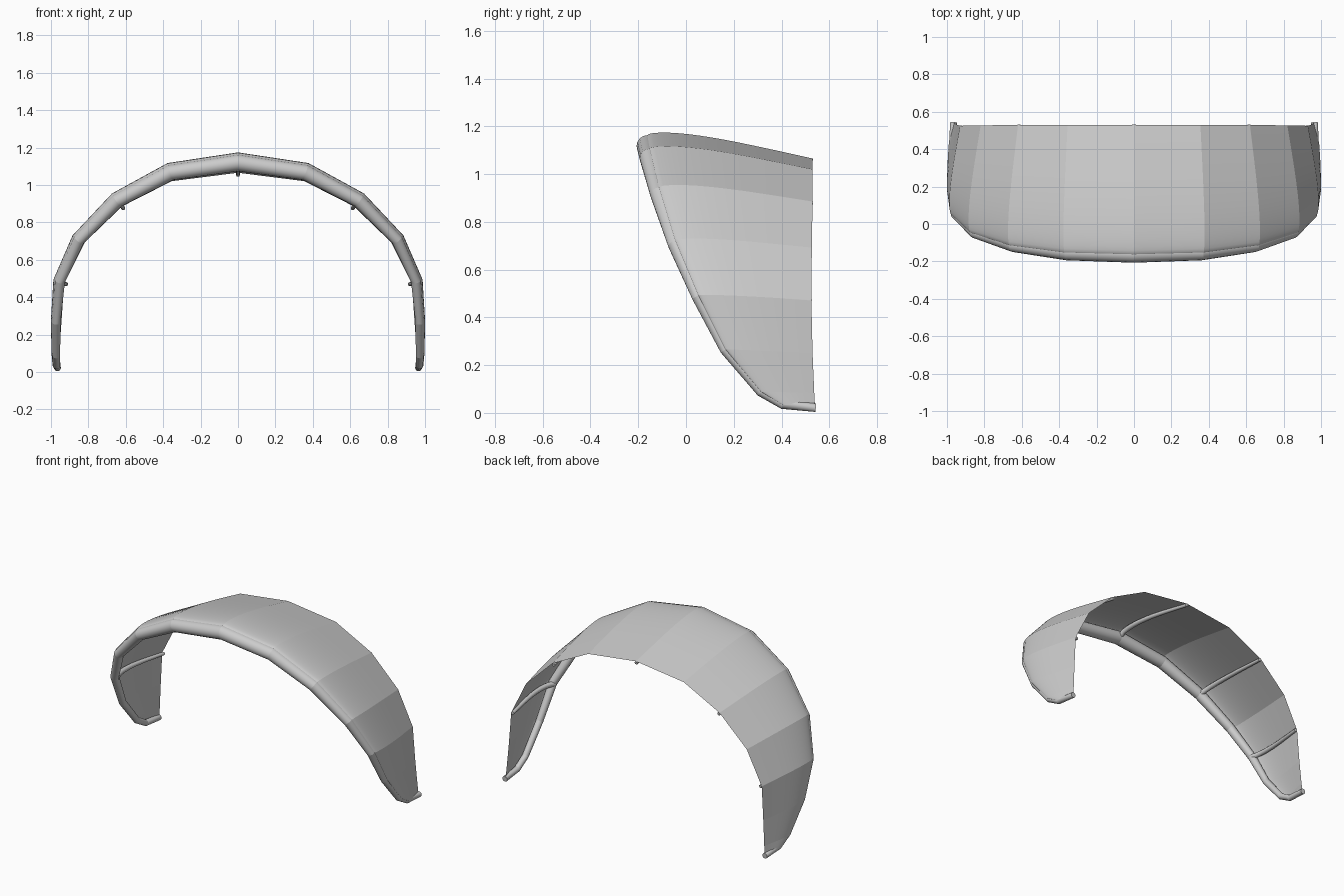
import bpy
import bmesh
from math import sin, cos, pi
from mathutils import Vector

cube = bpy.data.objects.get("Cube")
if cube:
    bpy.data.objects.remove(cube, do_unlink=True)

grey = bpy.data.materials.new("light_grey")
grey.use_nodes = True
grey.diffuse_color = (0.6, 0.6, 0.6, 1)
grey.node_tree.nodes["Principled BSDF"].inputs["Base Color"].default_value = (0.6, 0.6, 0.6, 1)

# Stations from the crown to the wing tip: tube centre, tube radius, trailing edge
HALF = [
    ((0, -0.162, 1.118), 0.045, (0, 0.53, 1.065)),
    ((0.36, -0.152, 1.066), 0.042, (0.355, 0.53, 1.02)),
    ((0.645, -0.113, 0.915), 0.037, (0.62, 0.53, 0.885)),
    ((0.851, -0.045, 0.705), 0.031, (0.82, 0.527, 0.692)),
    ((0.952, 0.052, 0.485), 0.027, (0.93, 0.525, 0.472)),
    ((0.972, 0.165, 0.265), 0.023, (0.945, 0.53, 0.25)),
    ((0.972, 0.315, 0.088), 0.021, (0.957, 0.537, 0.085)),
    ((0.970, 0.405, 0.036), 0.020, (0.962, 0.54, 0.03)),
    ((0.965, 0.543, 0.022), 0.018, None),
]


def flip(p):
    return p and (-p[0], p[1], p[2])


stations = [(flip(c), r, flip(t)) for c, r, t in HALF[:0:-1]] + HALF
centres = [Vector(s[0]) for s in stations]


def tangent(points, i):
    return (points[min(i + 1, len(points) - 1)] - points[max(i - 1, 0)]).normalized()


def outward(i):
    d = tangent(centres, i)
    return Vector((-d.z, 0, d.x)).normalized()


def loft(name, rows, closed=False, creased=False):
    """Skin rows of points; closed rows become a capped tube."""
    bm = bmesh.new()
    grid = [[bm.verts.new(p) for p in row] for row in rows]
    n = len(rows[0])
    for a, b in zip(grid, grid[1:]):
        for k in range(n if closed else n - 1):
            m = (k + 1) % n
            bm.faces.new((a[k], b[k], b[m], a[m])).smooth = True
    if creased:
        for row in grid:
            for a, b in zip(row, row[1:] + row[:1]):
                edge = bm.edges.get((a, b))
                if edge:
                    edge.smooth = False
    if closed:
        for cap in (grid[0], grid[-1]):
            face = bm.faces.new(cap)
            for edge in face.edges:
                edge.smooth = False
    bmesh.ops.recalc_face_normals(bm, faces=bm.faces)
    if not closed and sum(f.normal.z for f in bm.faces) < 0:
        bmesh.ops.reverse_faces(bm, faces=bm.faces)
    mesh = bpy.data.meshes.new(name)
    bm.to_mesh(mesh)
    bm.free()
    mesh.materials.append(grey)
    obj = bpy.data.objects.new(name, mesh)
    bpy.context.collection.objects.link(obj)
    return obj


def tube(name, points, radii, normals, sides=16, creased=False):
    rows = []
    for i, (p, r, n) in enumerate(zip(points, radii, normals)):
        d = tangent(points, i)
        u = (n - d * n.dot(d)).normalized()
        v = d.cross(u)
        angles = [2 * pi * k / sides for k in range(sides)]
        rows.append([p + r * (cos(a) * u + sin(a) * v) for a in angles])
    return loft(name, rows, closed=True, creased=creased)


def skin_point(i, t):
    """Point on the arched fabric at chord fraction t."""
    c, r, trail = stations[i]
    n = outward(i)
    start = Vector(c) + n * r
    end = Vector(trail)
    bulge = 0.042 * (end.y - start.y) * sin(pi * t ** 0.6)
    return start.lerp(end, t) + n * bulge


# Inflated leading edge, tapering towards both tips
normals = [outward(i) for i in range(len(stations))]
tube("leading_edge_tube", centres, [s[1] for s in stations], normals, creased=True)

# Fabric canopy: flat panels across the span, arched along the chord
STEPS = 16
loft("canopy", [[skin_point(i, (k / STEPS) ** 1.7) for k in range(STEPS + 1)]
                for i in range(1, len(stations) - 1)], creased=True)

# Thin struts under the canopy, from the tube to the trailing edge
crown = len(HALF) - 1
for label, offset in (("centre", 0), ("left_inner", 2), ("left_outer", 4),
                      ("right_inner", -2), ("right_outer", -4)):
    i = crown + offset
    n = outward(i)
    path = [centres[i] - n * stations[i][1] * 0.5]
    radii = [0.018]
    for k in range(1, 13):
        t = k / 12
        r = 0.018 - 0.007 * t
        path.append(skin_point(i, t) - n * (r + 0.025 * (1 - t) ** 4))
        radii.append(r)
    tube(label + "_strut", path, radii, [n] * len(path), sides=10)
